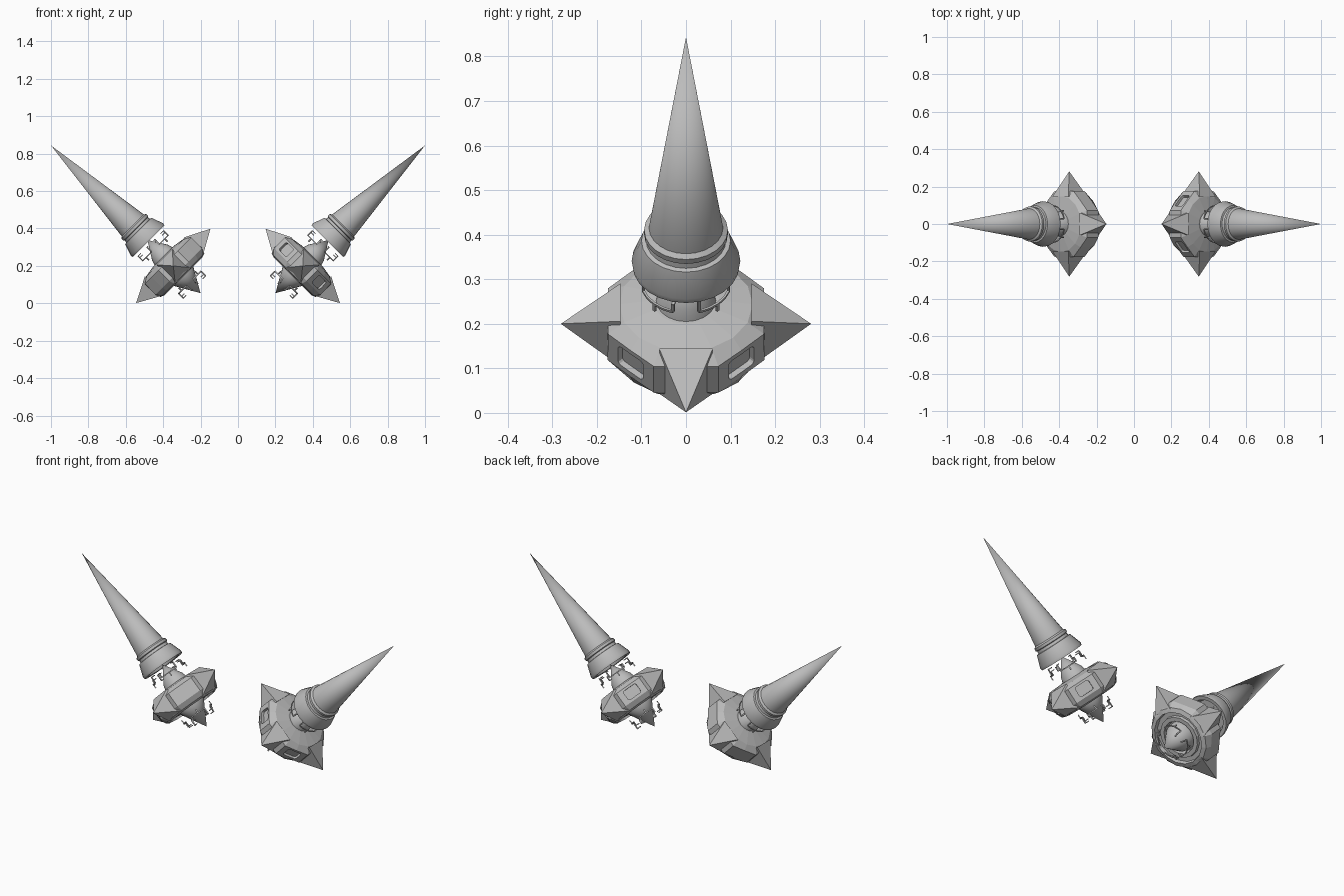
import bpy, bmesh, math
from mathutils import Matrix, Vector

if "Cube" in bpy.data.objects:
    bpy.data.objects.remove(bpy.data.objects["Cube"])

metal = bpy.data.materials.new("plain_grey")
metal.diffuse_color = (0.5, 0.5, 0.5, 1)
metal.use_nodes = True
metal.node_tree.nodes["Principled BSDF"].inputs["Base Color"].default_value = metal.diffuse_color
PLACE = Matrix.Translation((0.346, 0, 0.2)) @ Matrix.Rotation(math.radians(45), 4, 'Y')
MIRROR = Matrix.Scale(-1, 4, (1, 0, 0))


def polar(r, deg, z):
    a = math.radians(deg)
    return Vector((r * math.cos(a), r * math.sin(a), z))


def lathe(bm, profile, n, radius=lambda i, r: r):
    """Revolve (radius, height) points about z; zero radius gives a pole."""
    rings = []
    for r, z in profile:
        if r == 0:
            rings.append([bm.verts.new((0, 0, z))] * n)
        else:
            rings.append([bm.verts.new(polar(radius(i, r), i * 360 / n, z)) for i in range(n)])
    for lo, hi in zip(rings, rings[1:]):
        for i in range(n):
            j = (i + 1) % n
            vs = list(dict.fromkeys((lo[i], lo[j], hi[j], hi[i])))
            bm.faces.new(vs)


def box(bm, size, matrix):
    bmesh.ops.create_cube(bm, size=1, matrix=matrix @ Matrix.Diagonal((*size, 1)))


def finish(bm, name, smooth=True, cutter=None):
    """Place the part on the right and its mirror image on the left."""
    bmesh.ops.recalc_face_normals(bm, faces=bm.faces)
    for side, m in (("right", PLACE), ("left", MIRROR @ PLACE)):
        me = bpy.data.meshes.new(name)
        copy = bm.copy()
        copy.transform(m)
        bmesh.ops.recalc_face_normals(copy, faces=copy.faces)
        copy.to_mesh(me)
        copy.free()
        me.materials.append(metal)
        ob = bpy.data.objects.new(f"{name}_{side}", me)
        bpy.context.collection.objects.link(ob)
        bpy.ops.object.select_all(action='DESELECT')
        bpy.context.view_layer.objects.active = ob
        ob.select_set(True)
        if smooth:
            bpy.ops.object.shade_smooth_by_angle(angle=math.radians(30))
        if cutter:
            cme = bpy.data.meshes.new("window_cutter")
            c = cutter.copy()
            c.transform(m)
            bmesh.ops.recalc_face_normals(c, faces=c.faces)
            c.to_mesh(cme)
            c.free()
            cut = bpy.data.objects.new("window_cutter", cme)
            bpy.context.collection.objects.link(cut)
            mod = ob.modifiers.new("windows", 'BOOLEAN')
            mod.operation, mod.object, mod.solver = 'DIFFERENCE', cut, 'EXACT'
            bpy.ops.object.modifier_apply(modifier=mod.name)
            bpy.data.objects.remove(cut)
    bm.free()


# Long cone, its tip leaning very slightly outward
bm = bmesh.new()
lathe(bm, [(0, 0.30), (0.084, 0.30), (0, 0.917)], 24)
for v in bm.verts:
    if v.co.z > 0.5:
        v.co.x += 0.007
finish(bm, "long_cone")

# Stepped collar under the cone, hollow below
bm = bmesh.new()
lathe(bm, [(0, 0.225), (0.085, 0.225), (0.1, 0.188), (0.12, 0.186), (0.122, 0.2),
           (0.1, 0.264), (0.09, 0.266), (0.087, 0.28), (0.094, 0.284), (0.094, 0.298),
           (0.08, 0.308), (0, 0.308)], 24)
finish(bm, "collar")

# Station body: round rims, eight-sided band, dished underside
bm = bmesh.new()
lathe(bm, [(0, 0.074), (0.075, 0.074), (0.15, 0.062), (0.183, 0.04), (0.184, -0.042),
           (0.165, -0.07), (0.142, -0.078), (0.138, -0.055), (0.115, -0.055),
           (0.112, -0.07), (0.09, -0.07), (0.085, -0.04), (0, -0.04)], 16,
      lambda i, r: r * math.cos(math.pi / 8) / 0.96 if r > 0.18 and i % 2 == 0 else
      (r * 1.035 if r > 0.18 else r))
# Rounded windows on the four diagonal faces
cutter = bmesh.new()
for k in range(4):
    ang = 45 + 90 * k
    part = bmesh.new()
    m = Matrix.Translation(polar(0.18, ang, 0)) @ Matrix.Rotation(math.radians(ang), 4, 'Z')
    box(part, (0.036, 0.08, 0.056), Matrix())
    edges = [e for e in part.edges
             if abs((e.verts[0].co - e.verts[1].co).normalized().x) > 0.9]
    bmesh.ops.bevel(part, geom=edges, offset=0.01, segments=3, profile=0.5, affect='EDGES')
    part.transform(m)
    tmp = bpy.data.meshes.new("tmp")
    part.to_mesh(tmp)
    cutter.from_mesh(tmp)
    bpy.data.meshes.remove(tmp)
    part.free()
finish(bm, "body", False, cutter)
cutter.free()

# Four pyramid spikes around the body
bm = bmesh.new()
for k in range(4):
    ang = 90 * k
    rot = Matrix.Rotation(math.radians(ang), 4, 'Z')
    base = [bm.verts.new(rot @ Vector((0.147, y, z)))
            for y, z in ((-0.06, -0.075), (0.06, -0.075), (0.06, 0.068), (-0.06, 0.068))]
    tip = bm.verts.new(polar(0.281, ang, 0))
    bm.faces.new(base[::-1])
    for i in range(4):
        bm.faces.new((base[i], base[(i + 1) % 4], tip))
finish(bm, "spikes", False)

# Centre cones above and below the body
bm = bmesh.new()
lathe(bm, [(0, 0.07), (0.068, 0.07), (0.06, 0.1), (0, 0.195)], 20)
finish(bm, "upper_centre_cone")
bm = bmesh.new()
lathe(bm, [(0, -0.04), (0.078, -0.04), (0.075, -0.075), (0, -0.206)], 20)
finish(bm, "lower_centre_cone")


# Thin curved brackets with prongs, floating around the centre cones
def brackets(name, r, z, up):
    bm = bmesh.new()
    for k in range(4):
        mid = 45 + 90 * k
        for i in range(4):
            a = mid - 21 + 14 * i
            m = Matrix.Translation(polar(r, a, z)) @ Matrix.Rotation(math.radians(a), 4, 'Z')
            box(bm, (0.005, r * 0.25, 0.006), m)
        for d, h in ((-28, 0.035), (28, 0.022)):
            a = mid + d
            rot = Matrix.Rotation(math.radians(a), 4, 'Z')
            box(bm, (0.005, 0.007, h), Matrix.Translation(polar(r, a, z + up * h / 2)) @ rot)
            box(bm, (0.024, 0.007, 0.005),
                Matrix.Translation(polar(r - 0.01, a, z + up * h)) @ rot)
        box(bm, (0.005, 0.007, 0.022), Matrix.Translation(polar(r, mid, z - up * 0.011))
            @ Matrix.Rotation(math.radians(mid), 4, 'Z'))
    finish(bm, name, False)


brackets("upper_brackets", 0.1, 0.135, 1)
brackets("lower_brackets", 0.088, -0.125, -1)
